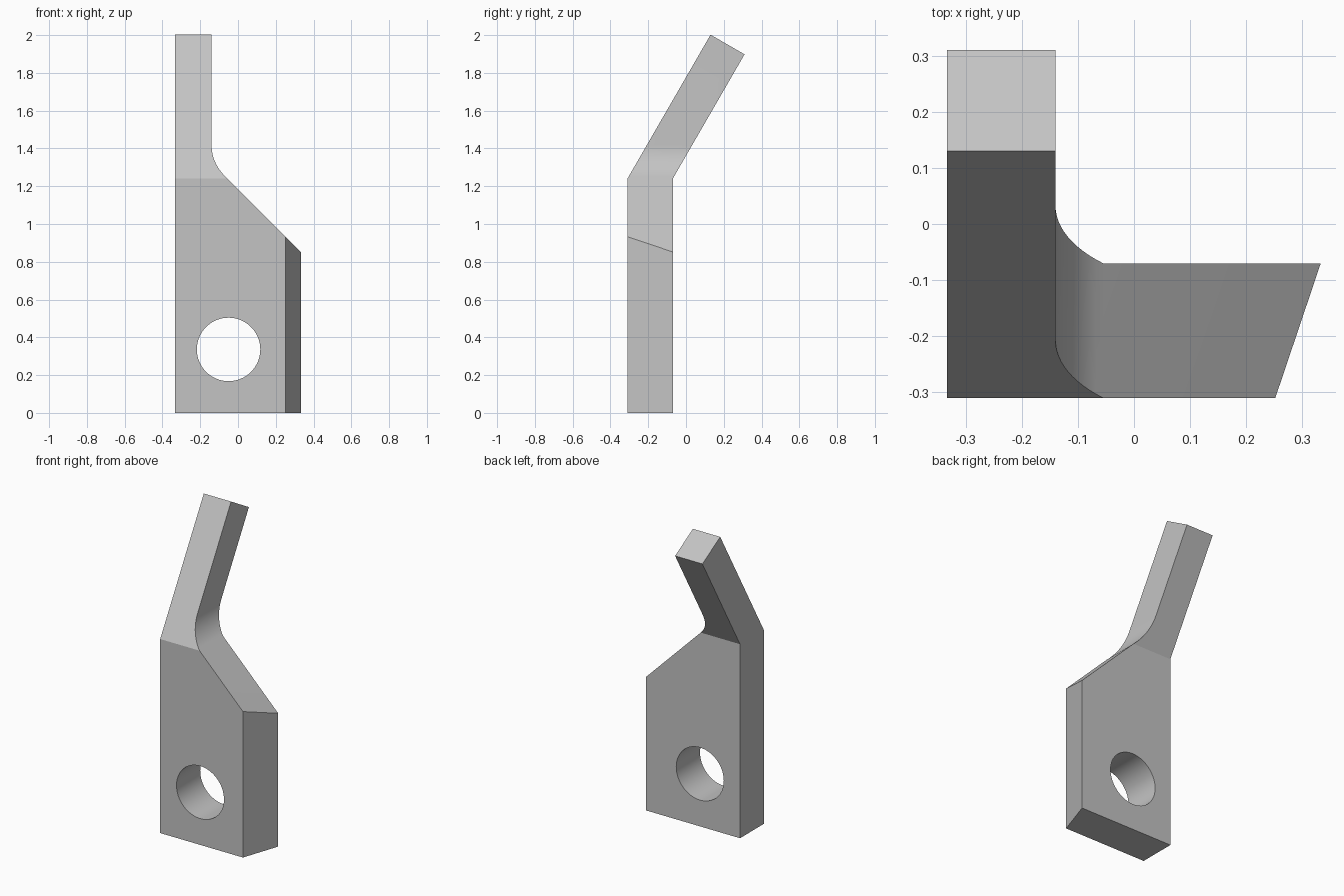
import bpy, bmesh
from math import sin, cos, pi, radians

cube = bpy.data.objects.get("Cube")
if cube:
    bpy.data.objects.remove(cube)

FRONT, BACK, BEND = -0.31, -0.07, 1.24
LEFT, ARM_X, RADIUS = -0.333, -0.14, 0.29
TILT = radians(30)

grey = bpy.data.materials.new("plain grey")
grey.use_nodes = True
colour = (0.55, 0.55, 0.55, 1)
grey.diffuse_color = colour
grey.node_tree.nodes["Principled BSDF"].inputs["Base Color"].default_value = colour


def bent(x, y, s):
    """Place a point at height s along the plate, leaning back past the bend."""
    over = max(0, s - BEND)
    return (x, y + over * sin(TILT), min(s, BEND) + over * cos(TILT))


def outline(y, side_x, arm_length):
    """Lower plate outline, then the arm outline with its fillet."""
    arc = [(ARM_X + RADIUS * (1 - cos(a)), BEND + RADIUS * (sin(pi / 4) - sin(a)))
           for a in [pi / 4 * (1 - i / 12) for i in range(13)]]
    foot = arc[0][0]
    plate = [(LEFT, 0), (side_x, 0), (side_x, BEND - side_x + foot)]
    arm = arc + [(ARM_X, BEND + arm_length), (LEFT, BEND + arm_length), (LEFT, BEND)]
    return [bent(x, y, s) for x, s in plate + arm]


# Bent plate: matching front and back outlines joined by side walls
bm = bmesh.new()
front = [bm.verts.new(p) for p in outline(FRONT, 0.252, 0.88)]
back = [bm.verts.new(p) for p in outline(BACK, 0.333, 0.76)]
n = len(front)
for ring in (front, back):
    bm.faces.new(ring[:4] + ring[-1:])
    bm.faces.new(ring[3:])
for i in range(n):
    j = (i + 1) % n
    bm.faces.new((front[i], back[i], back[j], front[j]))
bmesh.ops.recalc_face_normals(bm, faces=bm.faces)
mesh = bpy.data.meshes.new("bent_plate")
bm.to_mesh(mesh)
bm.free()
mesh.materials.append(grey)
plate = bpy.data.objects.new("bent_plate", mesh)
bpy.context.collection.objects.link(plate)

# Round mounting hole
bpy.ops.mesh.primitive_cylinder_add(vertices=64, radius=0.168, depth=1,
                                    location=(-0.05, -0.19, 0.336),
                                    rotation=(pi / 2, 0, 0))
cutter = bpy.context.object
cutter.name = "hole_cutter"
cutter.hide_render = True
cutter.data.materials.append(grey)
hole = plate.modifiers.new("hole", "BOOLEAN")
hole.operation = "DIFFERENCE"
hole.solver = "EXACT"
hole.object = cutter

bpy.ops.object.select_all(action="DESELECT")
plate.select_set(True)
bpy.context.view_layer.objects.active = plate
bpy.ops.object.modifier_apply(modifier="hole")
bpy.data.objects.remove(cutter)
bpy.ops.object.shade_smooth_by_angle(angle=radians(20))
